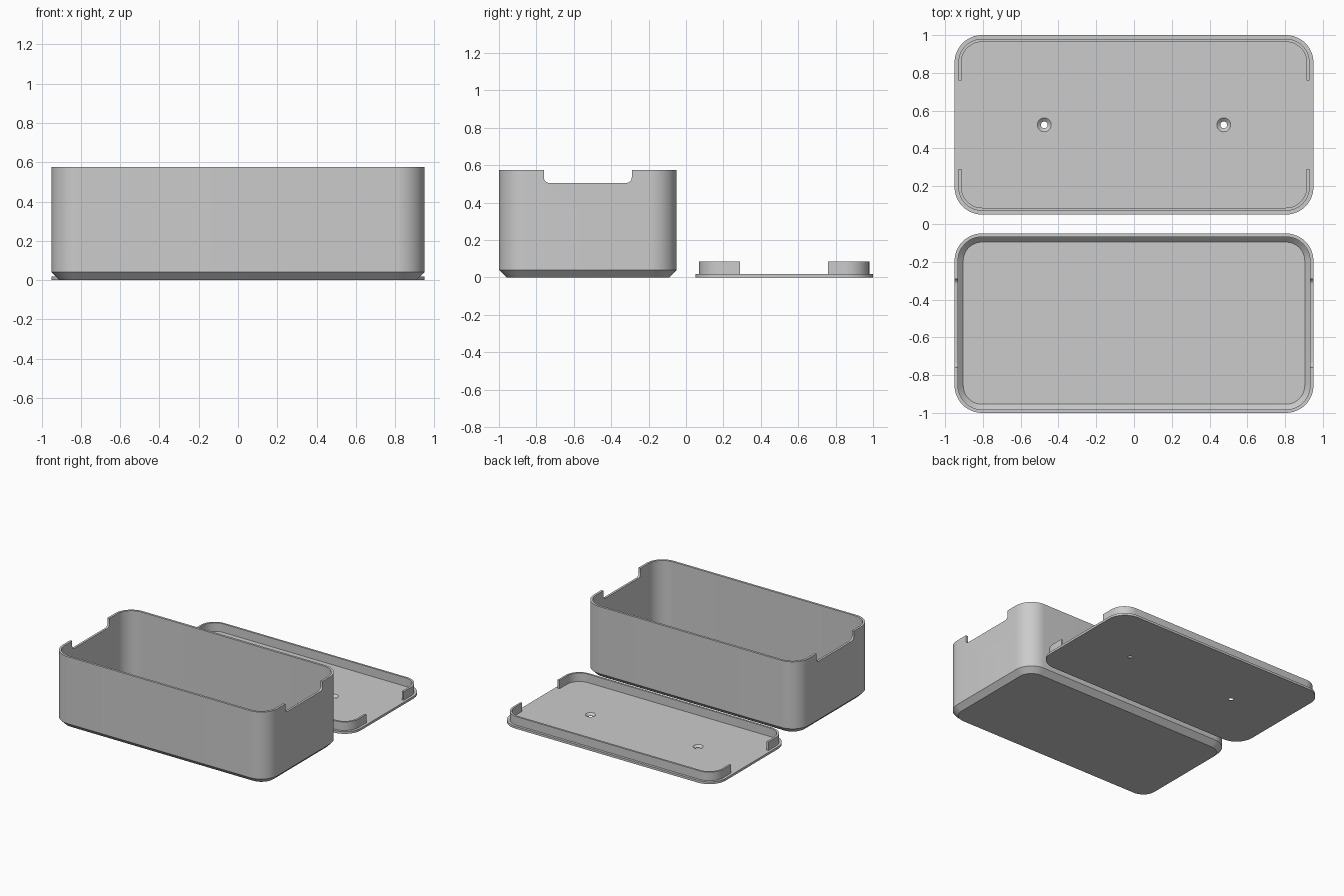
import bpy, bmesh, math
from mathutils import Matrix

if "Cube" in bpy.data.objects:
    bpy.data.objects.remove(bpy.data.objects["Cube"])

HALF_X, HALF_Y, RADIUS = 0.95, 0.475, 0.145
BOX_Y, LID_Y = -0.525, 0.525
HEIGHT, WALL, PLATE = 0.575, 0.018, 0.018
GAP = 0.47                     # width of the side openings

grey = bpy.data.materials.new("plain grey")
grey.use_nodes = True
colour = (0.6, 0.6, 0.6, 1)
grey.diffuse_color = colour
grey.node_tree.nodes["Principled BSDF"].inputs["Base Color"].default_value = colour


def rounded_ring(bm, hx, hy, r, z, steps=12):
    """Ring of vertices around a rounded rectangle."""
    ring = []
    for quarter, (sx, sy) in enumerate([(1, 1), (-1, 1), (-1, -1), (1, -1)]):
        for i in range(steps + 1):
            a = math.pi / 2 * (quarter + i / steps)
            ring.append(bm.verts.new((sx * (hx - r) + r * math.cos(a),
                                      sy * (hy - r) + r * math.sin(a), z)))
    return ring


def loft(name, profile, hx=HALF_X, hy=HALF_Y, r=RADIUS, y=0, closed=False):
    """Sweep (inset, height) steps around a rounded rectangle; cap or close it."""
    bm = bmesh.new()
    rings = [rounded_ring(bm, hx - d, hy - d, r - d, z) for d, z in profile]
    pairs = list(zip(rings, rings[1:]))
    if closed:
        pairs.append((rings[-1], rings[0]))
    else:
        bm.faces.new(rings[0])
        bm.faces.new(rings[-1])
    for low, high in pairs:
        for i in range(len(low)):
            j = (i + 1) % len(low)
            bm.faces.new((low[i], low[j], high[j], high[i]))
    bmesh.ops.recalc_face_normals(bm, faces=bm.faces)
    return finish(name, bm, (0, y, 0))


def finish(name, bm, location):
    mesh = bpy.data.meshes.new(name)
    bm.to_mesh(mesh)
    bm.free()
    mesh.materials.append(grey)
    obj = bpy.data.objects.new(name, mesh)
    obj.location = location
    bpy.context.collection.objects.link(obj)
    bpy.context.view_layer.update()
    return obj


def select(obj):
    bpy.ops.object.select_all(action='DESELECT')
    obj.select_set(True)
    bpy.context.view_layer.objects.active = obj


def cut(obj, cutter):
    cutter.hide_render = True
    mod = obj.modifiers.new("cut", 'BOOLEAN')
    mod.operation, mod.solver, mod.object = 'DIFFERENCE', 'EXACT', cutter
    select(obj)
    bpy.ops.object.modifier_apply(modifier=mod.name)
    bpy.data.objects.remove(cutter)


# Open box with chamfered base and sloped inner floor edge
box = loft("box_body", [(0.04, 0), (0, 0.04), (0, HEIGHT), (WALL, HEIGHT),
                        (WALL, 0.047), (0.046, 0.019)], y=BOX_Y)

# Round-cornered notch through both end walls
notch = loft("notch_cutter", [(0, -1.1), (0, 1.1)], hx=GAP / 2, hy=0.2, r=0.03)
notch.data.transform(Matrix(((0, 0, 1, 0), (1, 0, 0, 0), (0, 1, 0, 0), (0, 0, 0, 1))))
notch.location = (0, BOX_Y, 0.505 + 0.2)
cut(box, notch)

# Lid plate with two countersunk screw holes
plate = loft("lid_plate", [(0, 0), (0, PLATE)], y=LID_Y)
for x in (-0.475, 0.475):
    for low_r, top_r, z, depth in ((0.018, 0.018, 0, 0.1), (0.018, 0.038, 0.0105, 0.017)):
        bm = bmesh.new()
        bmesh.ops.create_cone(bm, cap_ends=True, segments=32,
                              radius1=low_r, radius2=top_r, depth=depth)
        cut(plate, finish("hole_cutter", bm, (x, LID_Y, z)))

# Raised lip on the lid, open at both ends
lip = loft("lid_lip", [(0.02, PLATE), (0.02, 0.086), (0.036, 0.086), (0.036, PLATE)],
           y=LID_Y, closed=True)
bm = bmesh.new()
bmesh.ops.create_cube(bm, size=1, matrix=Matrix.Diagonal((2.2, GAP, 0.4, 1)))
cut(lip, finish("gap_cutter", bm, (0, LID_Y, 0)))

for part in (box, plate, lip):
    select(part)
    bpy.ops.object.shade_smooth_by_angle(angle=math.radians(30))
